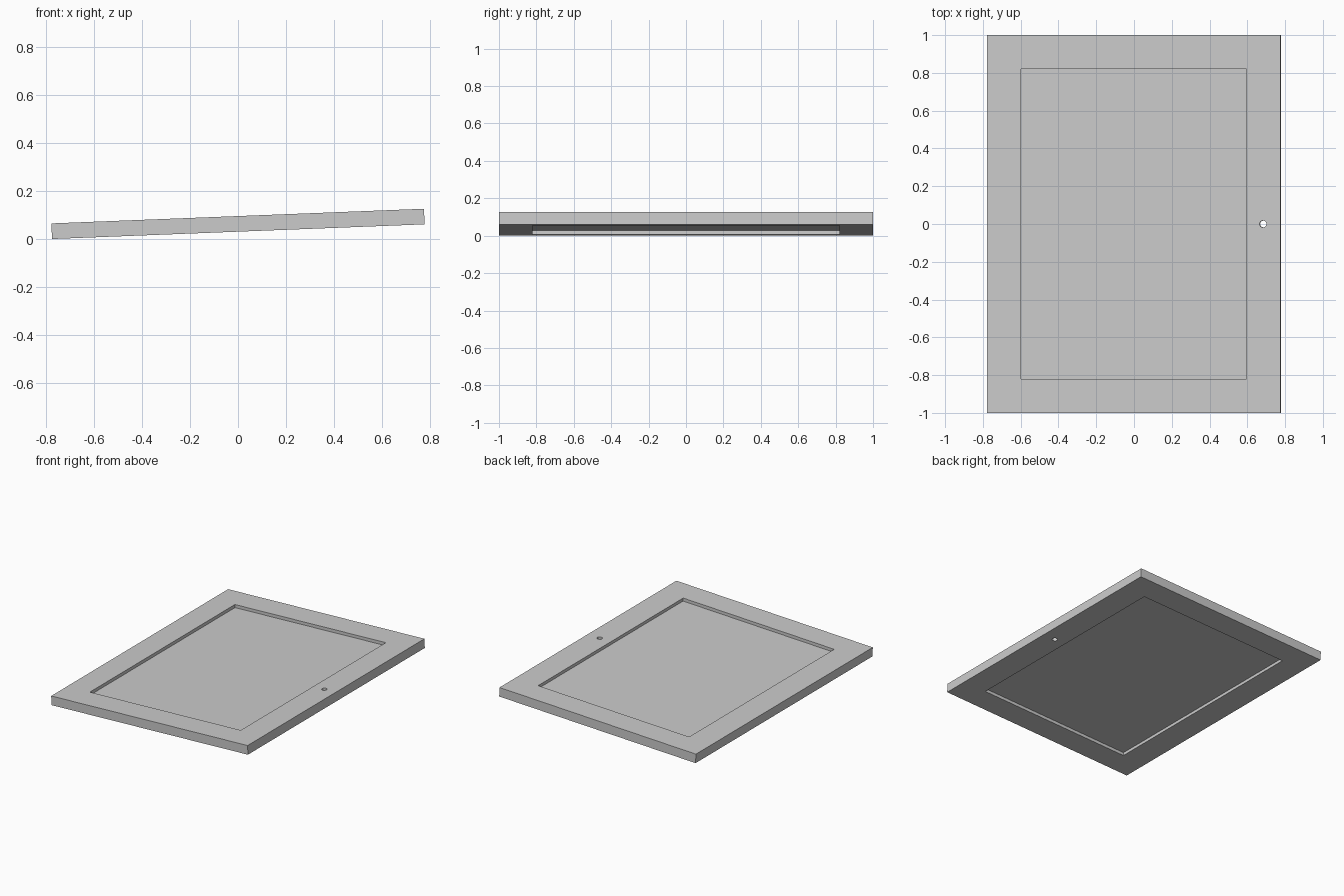
import bpy, bmesh, math
from mathutils import Matrix

cube = bpy.data.objects.get("Cube")
if cube:
    bpy.data.objects.remove(cube, do_unlink=True)

WIDTH, LENGTH, THICK = 1.556, 2.0, 0.065
BORDER, RECESS = 0.18, 0.022
TILT = math.radians(2.25)

grey = bpy.data.materials.new("light grey")
grey.use_nodes = True
COLOUR = (0.6, 0.6, 0.6, 1)
grey.diffuse_color = COLOUR
grey.node_tree.nodes["Principled BSDF"].inputs["Base Color"].default_value = COLOUR


def make_object(name, bm):
    mesh = bpy.data.meshes.new(name)
    bm.to_mesh(mesh)
    bm.free()
    mesh.materials.append(grey)
    obj = bpy.data.objects.new(name, mesh)
    bpy.context.collection.objects.link(obj)
    return obj


# Slab with a sunken rectangular panel on both broad faces
bm = bmesh.new()
bmesh.ops.create_cube(bm, size=1, matrix=Matrix.Diagonal((WIDTH, LENGTH, THICK, 1)))
bm.normal_update()
broad = [f for f in bm.faces if abs(f.normal.z) > 0.9]
bmesh.ops.inset_individual(bm, faces=broad, thickness=BORDER, use_even_offset=True)
for panel in bmesh.ops.extrude_discrete_faces(bm, faces=broad)["faces"]:
    side = 1 if panel.calc_center_median().z > 0 else -1
    bmesh.ops.translate(bm, verts=panel.verts, vec=(0, 0, -side * RECESS))
bmesh.ops.recalc_face_normals(bm, faces=bm.faces)
door = make_object("panel_door", bm)

# Round knob hole through the middle of one long border
bm = bmesh.new()
bmesh.ops.create_cone(bm, cap_ends=True, segments=16, radius1=0.018, radius2=0.018,
                      depth=0.3, matrix=Matrix.Translation((0.685, 0, 0)))
cutter = make_object("hole_cutter", bm)
cutter.hide_render = True

cut = door.modifiers.new("knob_hole", 'BOOLEAN')
cut.operation = 'DIFFERENCE'
cut.solver = 'EXACT'
cut.object = cutter
bpy.context.view_layer.objects.active = door
bpy.ops.object.modifier_apply(modifier=cut.name)
bpy.data.objects.remove(cutter, do_unlink=True)

# Tilt the slab so it rests on its right long edge
height = WIDTH * math.sin(TILT) + THICK * math.cos(TILT)
door.data.transform(Matrix.Translation((0, 0, height / 2)) @ Matrix.Rotation(-TILT, 4, 'Y'))
